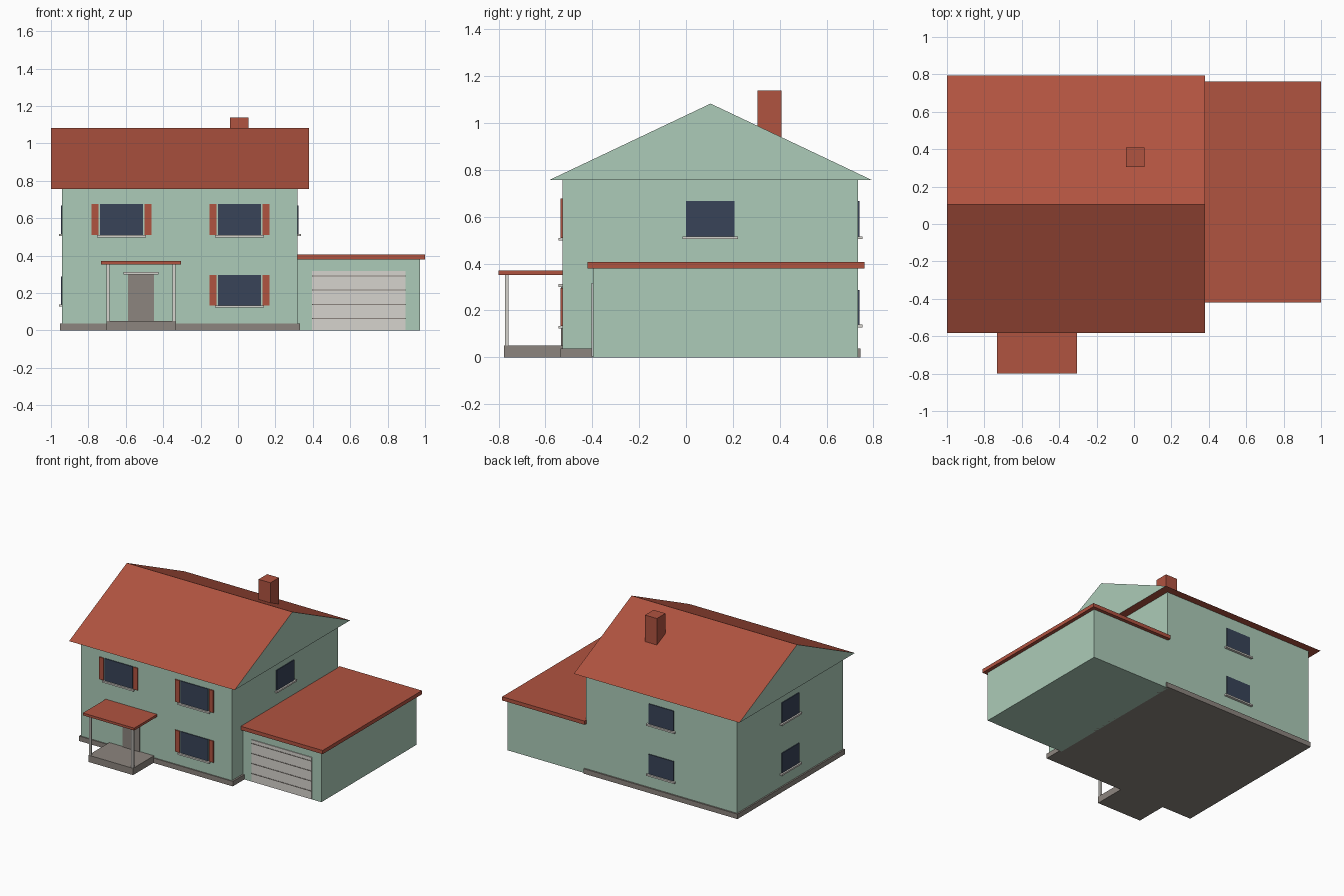
import bpy, bmesh

if "Cube" in bpy.data.objects:
    bpy.data.objects.remove(bpy.data.objects["Cube"])


def material(name, rgb):
    m = bpy.data.materials.new(name)
    lin = [((c / 255 + 0.055) / 1.055) ** 2.4 for c in rgb]
    m.diffuse_color = (*lin, 1)
    m.use_nodes = True
    m.node_tree.nodes["Principled BSDF"].inputs["Base Color"].default_value = m.diffuse_color
    return m


GREEN = material("green wall", (172, 203, 184))
RED = material("red tile", (176, 83, 64))
GREY = material("grey stone", (140, 133, 126))
LIGHT = material("light trim", (214, 211, 205))
GLASS = material("dark glass", (56, 68, 88))


def finish(name, bm, *mats):
    bmesh.ops.recalc_face_normals(bm, faces=bm.faces)
    me = bpy.data.meshes.new(name)
    bm.to_mesh(me)
    bm.free()
    for m in mats:
        me.materials.append(m)
    ob = bpy.data.objects.new(name, me)
    bpy.context.collection.objects.link(ob)
    return ob


def box(name, x, y, z, mat):
    """Box from (low, high) ranges on each axis."""
    bm = bmesh.new()
    bmesh.ops.create_cube(bm, size=1)
    for v in bm.verts:
        v.co = [(r[0] + r[1]) / 2 + c * (r[1] - r[0]) for r, c in zip((x, y, z), v.co)]
    return finish(name, bm, mat)


# Main block, overall extents
X0, X1, Y0, Y1, EAVE = -0.94, 0.318, -0.527, 0.735, 0.757
box("main_walls", (X0, X1), (Y0, Y1), (0.005, EAVE), GREEN)
box("plinth", (X0 - 0.011, X1 + 0.013), (Y0 - 0.008, Y1 + 0.011), (0, 0.037), GREY)

# Gable roof: triangular prism, green ends and red slopes and underside
bm = bmesh.new()
tri = [bm.verts.new((-1, y, z)) for y, z in ((-0.583, EAVE), (0.793, EAVE), (0.105, 1.083))]
cap = bm.faces.new(tri)
ext = bmesh.ops.extrude_face_region(bm, geom=[cap], use_keep_orig=True)
for v in ext["geom"]:
    if isinstance(v, bmesh.types.BMVert):
        v.co.x = 0.38
bm.normal_update()
for f in bm.faces:
    f.material_index = 1 if abs(f.normal.x) > 0.9 else 0
finish("main_roof", bm, RED, GREEN)
box("chimney", (-0.043, 0.056), (0.306, 0.408), (0.88, 1.139), RED)

# Garage
box("garage_walls", (X1 - 0.005, 0.973), (-0.397, Y1), (0, 0.38), GREEN)
box("garage_roof", (X1 - 0.005, 1.0), (-0.421, 0.761), (0.378, 0.406), RED)
box("garage_door", (0.396, 0.895), (-0.403, -0.396), (0.003, 0.318), LIGHT)
for i in range(4):
    z = 0.064 + 0.0755 * i
    box(f"garage_door_seam_{i + 1}", (0.396, 0.895), (-0.406, -0.402), (z - 0.0025, z + 0.0025), GREY)

# Porch
box("porch_slab", (-0.704, -0.331), (-0.776, Y0 + 0.005), (0, 0.051), GREY)
box("porch_roof", (-0.733, -0.305), (-0.8, Y0 + 0.005), (0.352, 0.37), RED)
for side, x in (("left", -0.694), ("right", -0.341)):
    box(f"porch_post_{side}", (x - 0.008, x + 0.008), (-0.773, -0.757), (0.05, 0.353), LIGHT)
box("front_door", (-0.588, -0.449), (Y0 - 0.006, Y0 + 0.003), (0.05, 0.3), GREY)
box("door_lintel", (-0.612, -0.425), (Y0 - 0.018, Y0 + 0.003), (0.299, 0.312), LIGHT)


def on_wall(name, wall, along, z, depth, mat):
    """Plate on one wall, sticking out by depth."""
    lo, hi = {"front": (Y0 - depth, Y0 + 0.003), "back": (Y1 - 0.003, Y1 + depth),
              "left": (X0 - depth, X0 + 0.003), "right": (X1 - 0.003, X1 + depth)}[wall]
    if wall in ("front", "back"):
        box(name, along, (lo, hi), z, mat)
    else:
        box(name, (lo, hi), along, z, mat)


def window(name, wall, c, half, z, shutters=False):
    on_wall(name + "_glass", wall, (c - half, c + half), z, 0.006, GLASS)
    on_wall(name + "_sill", wall, (c - half - 0.015, c + half + 0.015),
            (z[0] - 0.012, z[0]), 0.018, LIGHT)
    if shutters:
        for side, s in (("left", -1), ("right", 1)):
            a, b = sorted((c + s * (half + 0.007), c + s * (half + 0.044)))
            on_wall(f"{name}_shutter_{side}", wall, (a, b), z, 0.008, RED)


# Front windows with shutters
window("front_upper_left", "front", -0.623, 0.116, (0.51, 0.677), True)
window("front_upper_right", "front", 0.008, 0.116, (0.51, 0.677), True)
window("front_lower_right", "front", 0.008, 0.116, (0.134, 0.296), True)

# Plain windows on the other walls
UP, LOW = (0.516, 0.668), (0.139, 0.288)
window("right_upper", "right", 0.104, 0.103, UP)
for wall, c in (("left", 0.104), ("back", -0.311)):
    window(wall + "_upper", wall, c, 0.103, UP)
    window(wall + "_lower", wall, c, 0.103, LOW)
